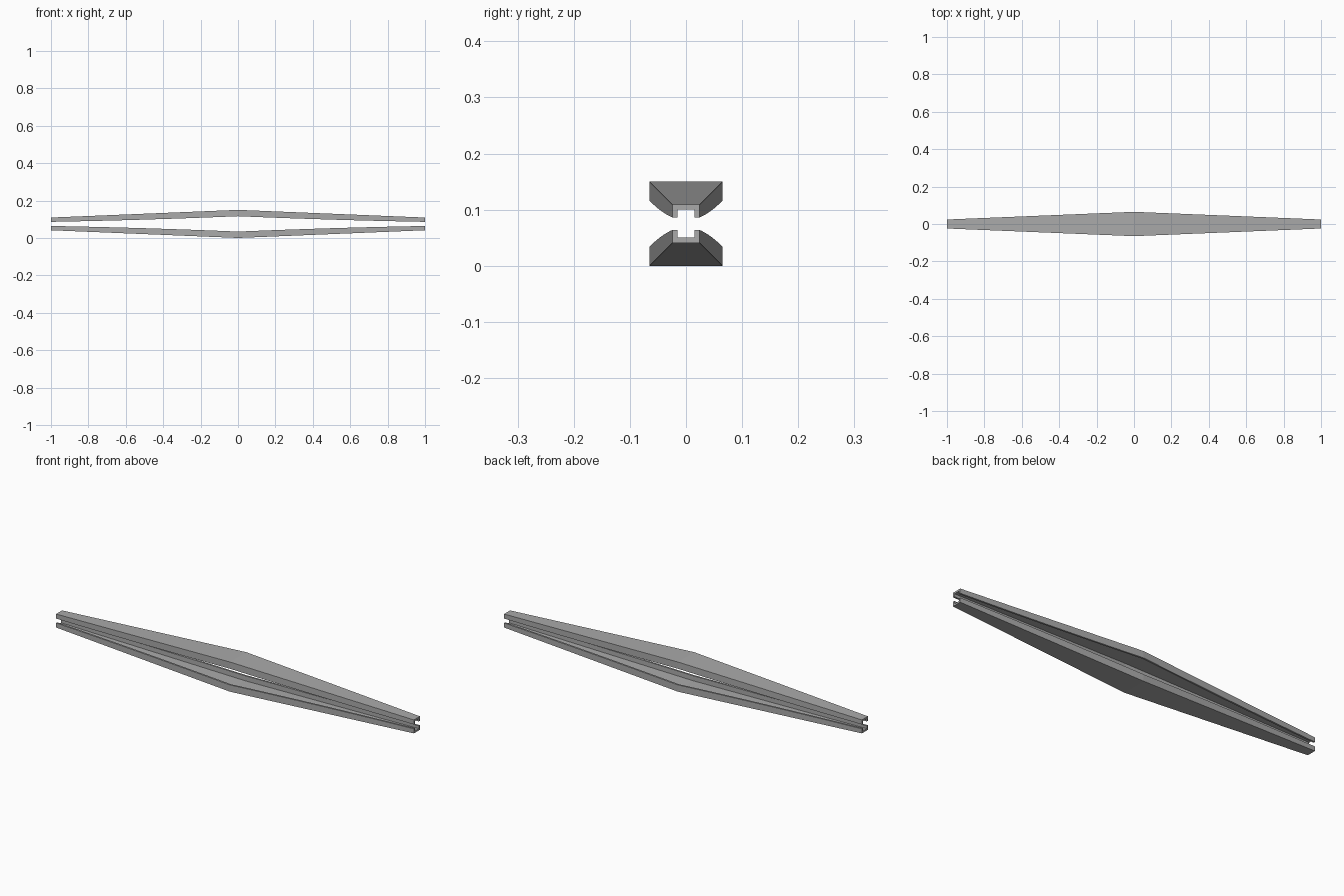
import bpy
import bmesh

# Remove the default cube only
cube = bpy.data.objects.get("Cube")
if cube:
    bpy.data.objects.remove(cube, do_unlink=True)

# Bare metal colour
metal = bpy.data.materials.new("grey_metal")
metal.use_nodes = True
colour = (0.40, 0.40, 0.40, 1)
metal.diffuse_color = colour
metal.node_tree.nodes["Principled BSDF"].inputs["Base Color"].default_value = colour

MID_Z = 0.075      # plane between the two beams
WALL = 0.009       # sheet thickness
STEPS = 8          # stations per half beam


def lerp(a, b, t):
    return a + (b - a) * t


def section(t):
    """Open channel profile (y, height above MID_Z); t = 0 at tip, 1 at middle."""
    w = lerp(0.024, 0.065, t)
    top = lerp(0.034, 0.075, t)
    lip = lerp(0.011, 0.041, t) - 0.012 * t * (1 - t)
    inner, web = w - WALL, top - WALL
    return [(-w, lip), (-w, top), (w, top), (w, lip),
            (inner, lip), (inner, web), (-inner, web), (-inner, lip)]


def channel_beam(name, side):
    """Tapered channel, widest at mid span, opening towards MID_Z."""
    bm = bmesh.new()
    rings = []
    for i in range(-STEPS, STEPS + 1):
        x = i / STEPS
        rings.append([bm.verts.new((x, y, MID_Z + side * h))
                      for y, h in section(1 - abs(x))])
    for a, b in zip(rings, rings[1:]):
        for k in range(len(a)):
            n = (k + 1) % len(a)
            bm.faces.new((a[k], a[n], b[n], b[k]))
    # Cap both tips: left leg, web, right leg
    for ring in (rings[0], rings[-1]):
        for ids in ((0, 1, 6, 7), (1, 2, 5, 6), (2, 3, 4, 5)):
            bm.faces.new([ring[k] for k in ids])
    bmesh.ops.recalc_face_normals(bm, faces=bm.faces)
    mesh = bpy.data.meshes.new(name)
    bm.to_mesh(mesh)
    bm.free()
    mesh.materials.append(metal)
    obj = bpy.data.objects.new(name, mesh)
    bpy.context.collection.objects.link(obj)


channel_beam("upper_channel_beam", 1)
channel_beam("lower_channel_beam", -1)
